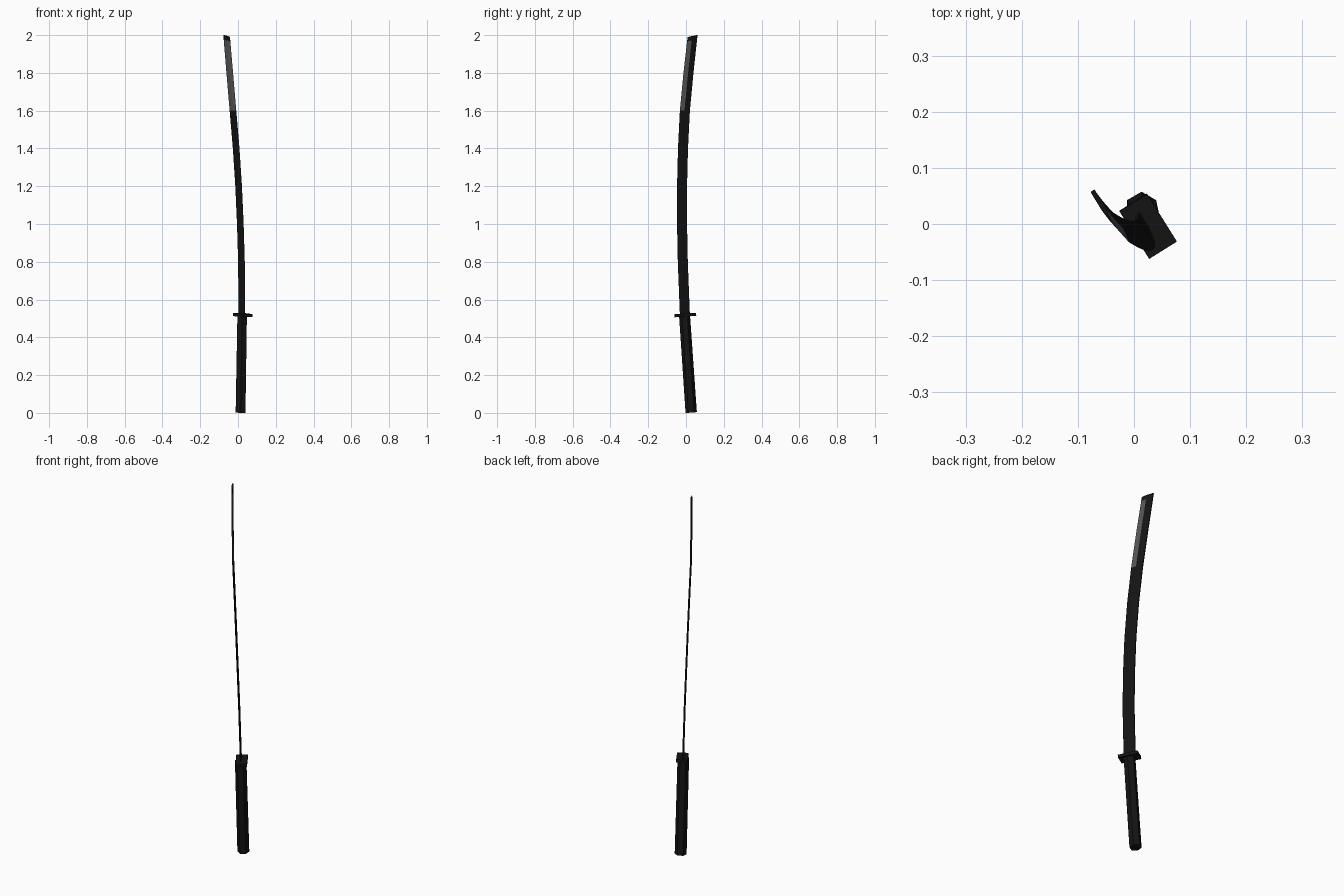
import bpy, bmesh, math
from mathutils import Vector

if "Cube" in bpy.data.objects:
    bpy.data.objects.remove(bpy.data.objects["Cube"])

def material(name, c):
    m = bpy.data.materials.new(name)
    m.diffuse_color = (c, c, c, 1)
    m.use_nodes = True
    m.node_tree.nodes["Principled BSDF"].inputs["Base Color"].default_value = m.diffuse_color
    return m

black = material("black", 0.007)
grey = material("edge grey", 0.09)

ANG = math.radians(32)
T = Vector((math.cos(ANG), math.sin(ANG), 0))    # thickness direction
W = Vector((-math.sin(ANG), math.cos(ANG), 0))   # width direction

def loft(name, rings, mats, rule=None):
    """Skin a list of rings; rule(segment, side) picks the material."""
    bm = bmesh.new()
    vs = [[bm.verts.new(p) for p in r] for r in rings]
    n = len(rings[0])
    for s in range(len(rings) - 1):
        for i in range(n):
            j = (i + 1) % n
            f = bm.faces.new((vs[s][i], vs[s][j], vs[s + 1][j], vs[s + 1][i]))
            if rule:
                f.material_index = rule(s, i)
    bm.faces.new(vs[0][::-1])
    bm.faces.new(vs[-1])
    bmesh.ops.recalc_face_normals(bm, faces=bm.faces[:])
    me = bpy.data.meshes.new(name)
    bm.to_mesh(me)
    bm.free()
    for m in mats:
        me.materials.append(m)
    ob = bpy.data.objects.new(name, me)
    bpy.context.collection.objects.link(ob)
    return ob

# Grip: leaning hexagonal prism
BOTTOM = Vector((0.0135, 0.0275, 0.002))
TOP = Vector((0.022, -0.008, 0.52))
AXIS = (TOP - BOTTOM).normalized()

def hexagon(c, r):
    out = []
    for k in range(6):
        a = math.radians(30 + 60 * k)
        d = Vector((math.cos(a), math.sin(a), 0)) * r
        d.z = -(d.x * AXIS.x + d.y * AXIS.y) / AXIS.z
        out.append(c + d)
    return out

loft("grip", [hexagon(BOTTOM, 0.030), hexagon(TOP, 0.029)], [black])

# Guard: thin rectangular plate square to the grip
def plate(c):
    out = []
    for st, sw in ((1, 1), (-1, 1), (-1, -1), (1, -1)):
        d = T * 0.029 * st + W * 0.05 * sw
        d.z = -(d.x * AXIS.x + d.y * AXIS.y) / AXIS.z
        out.append(c + d)
    return out

G = Vector((0.025, -0.004, 0.518))
loft("guard", [plate(G - AXIS * 0.008), plate(G + AXIS * 0.008)], [black])

# Blade: curved path with a ridge and a thin front edge
path = [(0.022, -0.007, 0.52), (0.020, -0.018, 0.80), (0.014, -0.022, 1.0),
        (0.005, -0.022, 1.2), (-0.008, -0.017, 1.4), (-0.025, -0.007, 1.6),
        (-0.042, 0.012, 1.8), (-0.0565, 0.031, 1.972), (-0.058, 0.034, 1.995)]
section = [(0.004, 0.030), (-0.004, 0.030), (-0.0045, -0.004),
           (0.0, -0.030), (0.0045, -0.004)]
rings = []
for k, p in enumerate(path):
    ring = []
    for t, w in section:
        q = Vector(p) + T * t + W * w
        if k >= len(path) - 2:
            q.z += 0.17 * w      # slanted tip
        ring.append(q)
    rings.append(ring)

# Grey near the tip: both bevels and the far flat side
loft("blade", rings, [black, grey],
     lambda s, i: 1 if s in (5, 6) and i in (1, 2, 3) else 0)
